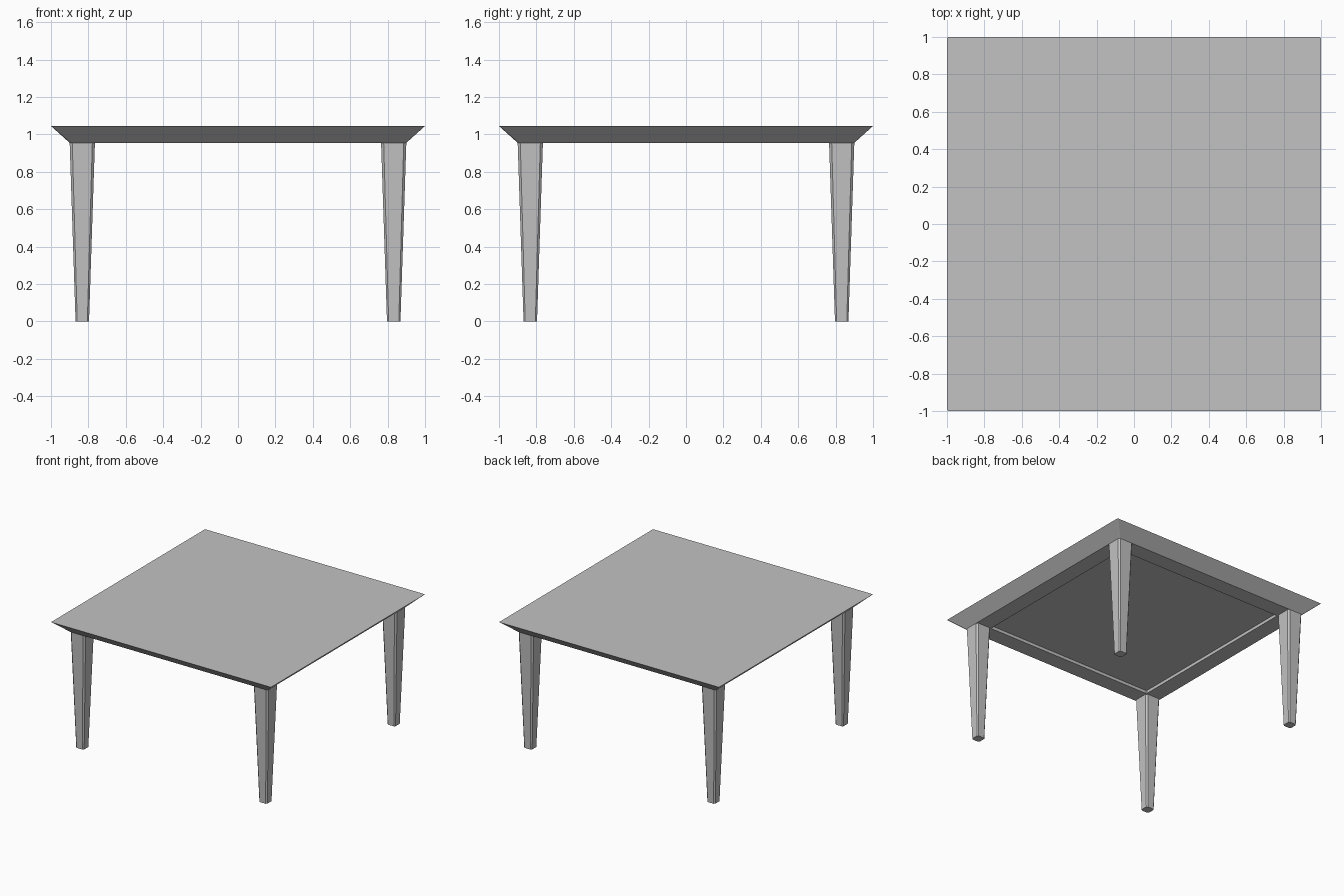
import bpy
import bmesh

cube = bpy.data.objects.get("Cube")
if cube:
    bpy.data.objects.remove(cube, do_unlink=True)

# One plain grey finish
GREY = (0.54, 0.54, 0.54, 1.0)
grey = bpy.data.materials.new("plain grey")
grey.use_nodes = True
grey.diffuse_color = GREY
grey.node_tree.nodes["Principled BSDF"].inputs["Base Color"].default_value = GREY


def square_ring(bm, half, z, cut):
    """Square outline with its four corners cut off."""
    inner = half - cut
    outline = [(half, -inner), (half, inner), (inner, half), (-inner, half),
               (-half, inner), (-half, -inner), (-inner, -half), (inner, -half)]
    return [bm.verts.new((x, y, z)) for x, y in outline]


def loft(name, sections, location=(0, 0, 0)):
    """Skin a stack of (half width, height, corner cut) sections, capped at both ends."""
    bm = bmesh.new()
    rings = [square_ring(bm, *section) for section in sections]
    for low, high in zip(rings, rings[1:]):
        for i in range(len(low)):
            j = (i + 1) % len(low)
            bm.faces.new((low[i], low[j], high[j], high[i]))
    bm.faces.new(rings[0][::-1])
    bm.faces.new(rings[-1])
    bmesh.ops.recalc_face_normals(bm, faces=bm.faces)
    mesh = bpy.data.meshes.new(name)
    bm.to_mesh(mesh)
    bm.free()
    mesh.materials.append(grey)
    obj = bpy.data.objects.new(name, mesh)
    obj.location = location
    bpy.context.collection.objects.link(obj)
    return obj


TOP = 1.045
RIM = 0.955
RECESS = 0.98
LEG = 0.8325

# Tabletop: shallow recess underneath, flat rim, flared edge
loft("tabletop", [(0.765, RECESS, 0.005), (0.765, RIM, 0.005),
                  (0.9, RIM, 0.01), (1.0, TOP, 0.006)])

# Tapered legs with softened corners, flush with the rim
for side, sx in (("left", 1), ("right", -1)):
    for end, sy in (("front", -1), ("back", 1)):
        loft(f"{end}_{side}_leg", [(0.036, 0, 0.009), (0.0675, RIM, 0.014)],
             (sx * LEG, sy * LEG, 0))
